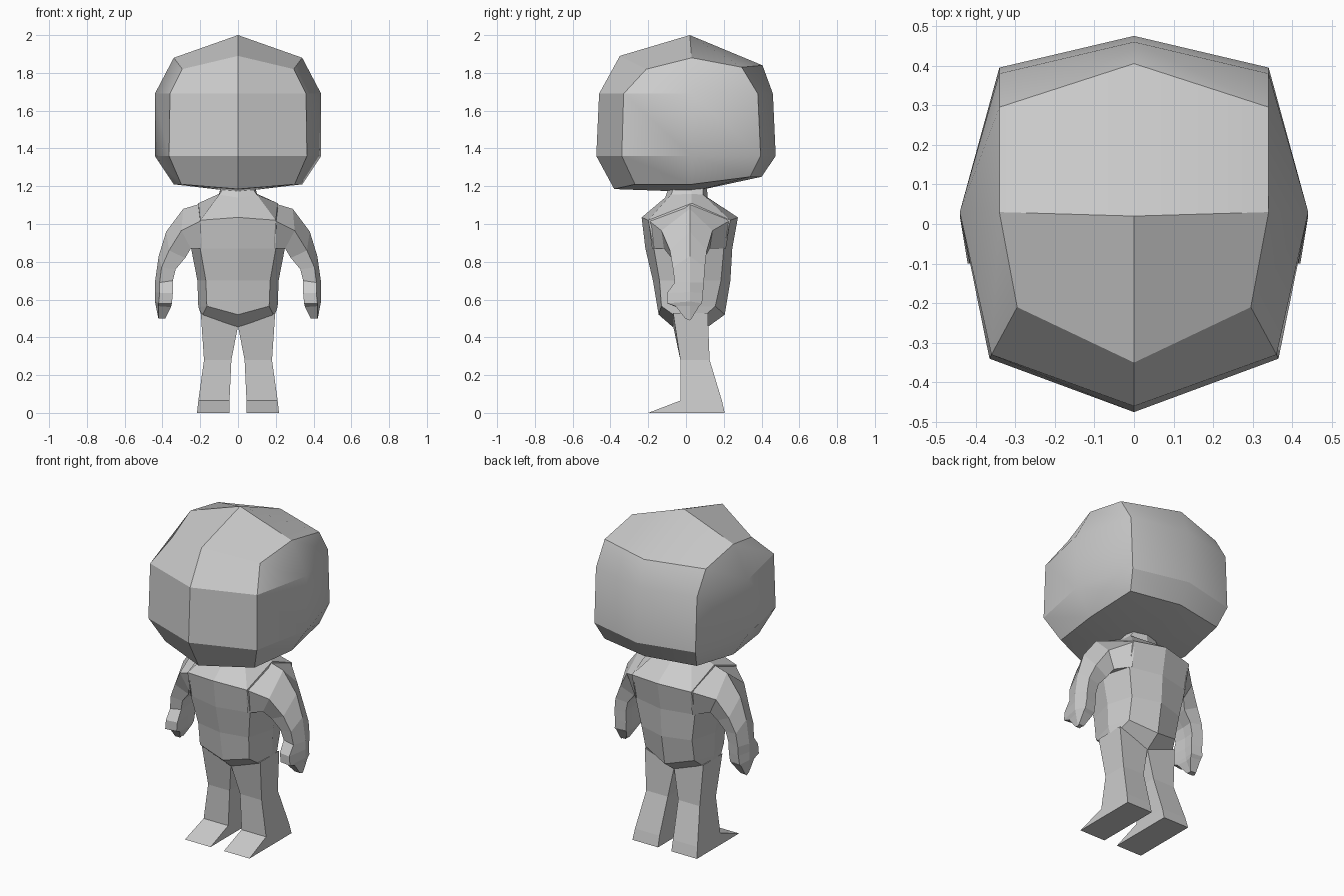
import bpy
import bmesh
from mathutils import Vector

cube = bpy.data.objects.get("Cube")
if cube:
    bpy.data.objects.remove(cube, do_unlink=True)

GREY = (0.6, 0.6, 0.6, 1.0)
grey = bpy.data.materials.new("plain_grey")
grey.use_nodes = True
grey.diffuse_color = GREY
grey.node_tree.nodes["Principled BSDF"].inputs["Base Color"].default_value = GREY


def mirrored(half):
    """Close a half ring that runs from front centre to back centre."""
    return half + [(-x, y, z) for x, y, z in half[-2:0:-1]]


def loft(name, rings, start=None, end=None, side=1):
    """Skin closed rings; each end is a flat cap or quads around a point."""
    bm = bmesh.new()
    loops = [[bm.verts.new((side * x, y, z)) for x, y, z in r] for r in rings]
    n = len(loops[0])
    for a, b in zip(loops, loops[1:]):
        for i in range(n):
            j = (i + 1) % n
            bm.faces.new((a[i], a[j], b[j], b[i]))
    for loop, point in ((loops[0], start), (loops[-1], end)):
        if point is None:
            bm.faces.new(loop)
        else:
            centre = bm.verts.new(Vector(point))
            for i in range(0, n, 2):
                bm.faces.new((centre, loop[i], loop[i + 1], loop[(i + 2) % n]))
    bmesh.ops.recalc_face_normals(bm, faces=bm.faces)
    mesh = bpy.data.meshes.new(name)
    bm.to_mesh(mesh)
    bm.free()
    mesh.materials.append(grey)
    obj = bpy.data.objects.new(name, mesh)
    bpy.context.collection.objects.link(obj)
    return obj


# Head: half rings from top to bottom
head_rings = [
    [(0, -.35, 1.89), (.295, -.21, 1.82), (.34, .03, 1.88), (.34, .295, 1.83), (0, .405, 1.84)],
    [(0, -.46, 1.69), (.36, -.33, 1.69), (.44, .03, 1.69), (.34, .38, 1.69), (0, .46, 1.69)],
    [(0, -.475, 1.36), (.365, -.34, 1.36), (.44, .03, 1.36), (.34, .395, 1.36), (0, .475, 1.36)],
    [(0, -.38, 1.185), (.30, -.27, 1.21), (.34, .03, 1.21), (.31, .34, 1.25), (0, .40, 1.25)],
]
head = loft("head", [mirrored(r) for r in head_rings], (0, .02, 2), (0, .03, 1.17))

# Torso: corner x, side x, front y, corner front y, corner back y, back y,
# then heights at the centre, corners and side
torso_rows = [
    (.07, .09, -.09, -.06, .09, .11, 1.2, 1.2, 1.2),
    (.10, .10, -.11, -.08, .09, .115, 1.14, 1.155, 1.16),
    (.20, .21, -.235, -.20, .235, .275, 1.035, 1.02, 1.11),
    (.20, .25, -.215, -.17, .20, .245, .87, .87, .88),
    (.17, .215, -.175, -.14, .185, .235, .70, .70, .70),
    (.165, .21, -.145, -.13, .155, .205, .52, .565, .56),
    (.19, .195, -.07, -.06, .10, .115, .455, .515, .52),
]
loft("torso", [
    mirrored([(0, f, zm), (cx, cf, zc), (sx, .03, zs), (cx, cb, zc), (0, b, zm)])
    for cx, sx, f, cf, cb, b, zm, zc, zs in torso_rows])

# Arm: outer x z, upper x z, lower x z, front y, back y, from shoulder to hand
arm_rows = [
    (.19, 1.11, .19, 1.02, .19, .87, -.20, .235),
    (.29, 1.08, .30, .965, .25, .87, -.13, .14),
    (.38, .96, .365, .86, .28, .82, -.085, .11),
    (.42, .83, .405, .77, .33, .76, -.07, .10),
    (.44, .69, .415, .69, .345, .70, -.06, .095),
    (.44, .64, .415, .635, .345, .635, -.10, .09),
    (.44, .59, .42, .58, .35, .58, -.10, .085),
    (.435, .565, .42, .565, .355, .56, -.055, .07),
    (.42, .49, .42, .50, .385, .50, -.005, .03),
]
# Leg: inner x, outer x, front y, back y, inner z, outer z
leg_rows = [
    (.0, .197, -.068, .115, .46, .53),
    (.035, .18, -.03, .125, .28, .28),
    (.045, .21, -.03, .19, .065, .065),
    (.045, .217, -.20, .205, 0, 0),
]
for label, side in (("left", 1), ("right", -1)):
    loft(label + "_arm", [
        [(ox, .02, oz), (ux, f, uz), (lx, f * .9, lz),
         (lx + .005, .02, lz), (lx, b * .9, lz), (ux, b, uz)]
        for ox, oz, ux, uz, lx, lz, f, b in arm_rows], side=side)
    loft(label + "_leg", [
        [(i, f, zi), (o, f, zo), (o, b, zo), (i, b, zi)]
        for i, o, f, b, zi, zo in leg_rows], side=side)

# The head is smooth between its sharp creases; the body stays flat
bpy.ops.object.select_all(action="DESELECT")
head.select_set(True)
bpy.context.view_layer.objects.active = head
bpy.ops.object.shade_smooth_by_angle(angle=0.52)
